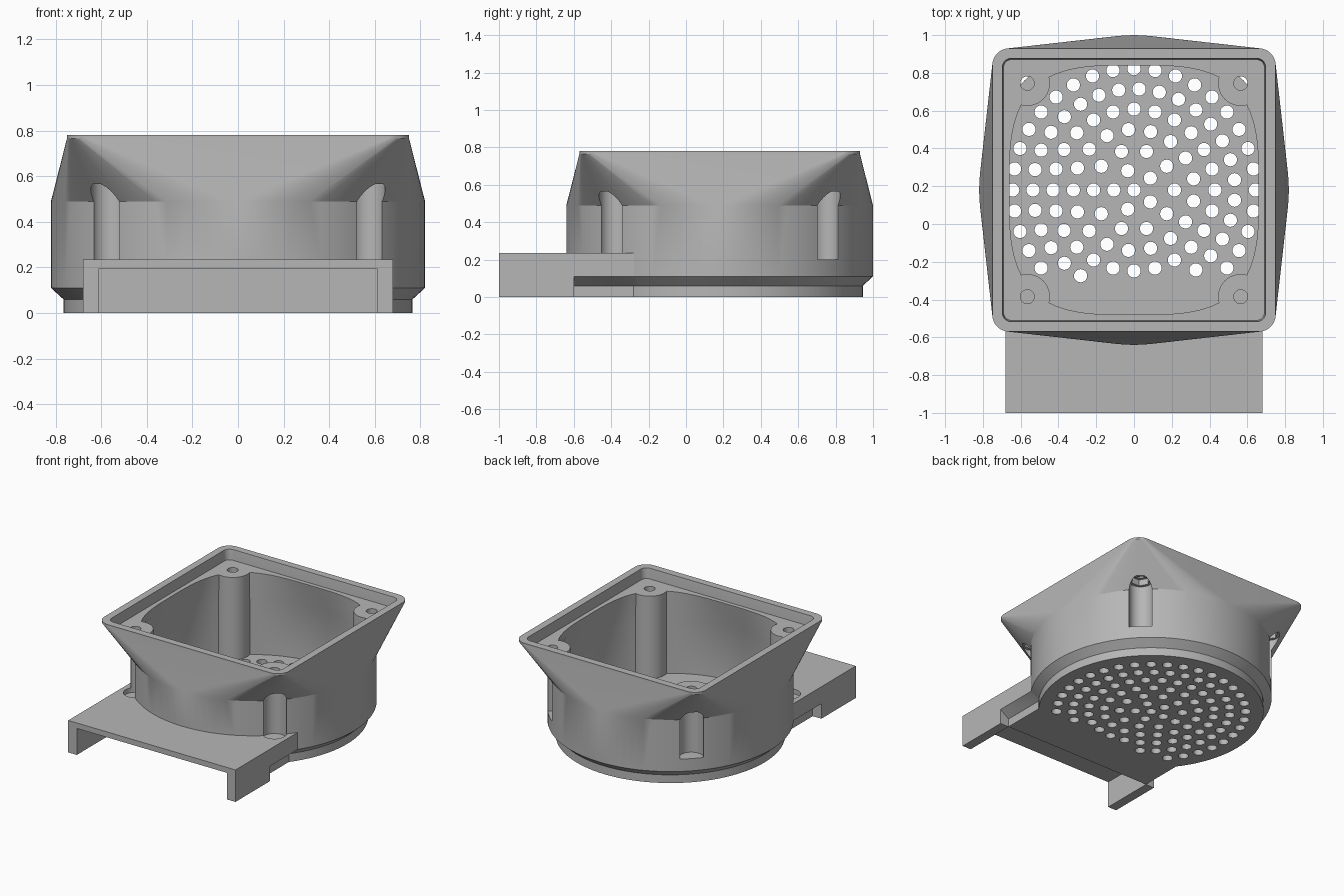
import bpy, bmesh, math

if "Cube" in bpy.data.objects:
    bpy.data.objects.remove(bpy.data.objects["Cube"], do_unlink=True)

CY = 0.18      # bowl axis on y
SCREW = 0.565  # screw offset from the axis

grey = bpy.data.materials.new("plain grey")
grey.use_nodes = True
colour = (0.47, 0.47, 0.47, 1)
grey.diffuse_color = colour
grey.node_tree.nodes["Principled BSDF"].inputs["Base Color"].default_value = colour


def ring(r, z, corner=0.0, x=0.0, y=CY, steps=24):
    """Rounded square (or circle when corner is 0)."""
    pts = []
    for q, (sx, sy) in enumerate([(1, 1), (-1, 1), (-1, -1), (1, -1)]):
        for i in range(steps + 1):
            a = math.pi / 2 * (q + i / steps)
            pts.append((x + sx * corner + r * math.cos(a),
                        y + sy * corner + r * math.sin(a), z))
    return pts


def squircle(h, z, n, steps=24):
    """Soft square opening, with points matching a ring."""
    pts = []
    for px, py, _ in ring(1, z, y=0, steps=steps):
        d = h / (abs(px) ** n + abs(py) ** n) ** (1 / n)
        pts.append((d * px, CY + d * py, z))
    return pts


def rect(hx, y0, y1, z):
    return [(-hx, y0, z), (hx, y0, z), (hx, y1, z), (-hx, y1, z)]


def polygon(r, z, x, y, sides):
    return [(x + r * math.cos(math.tau * i / sides),
             y + r * math.sin(math.tau * i / sides), z) for i in range(sides)]


def loft(name, *solids):
    """Each solid is a list of matching rings, skinned and capped."""
    bm = bmesh.new()
    for rings in solids:
        rows = [[bm.verts.new(p) for p in r] for r in rings]
        n = len(rows[0])
        for low, high in zip(rows, rows[1:]):
            for i in range(n):
                j = (i + 1) % n
                bm.faces.new((low[i], low[j], high[j], high[i]))
        bm.faces.new(rows[0][::-1])
        bm.faces.new(rows[-1])
    bmesh.ops.remove_doubles(bm, verts=bm.verts, dist=1e-5)
    bmesh.ops.recalc_face_normals(bm, faces=bm.faces)
    mesh = bpy.data.meshes.new(name)
    bm.to_mesh(mesh)
    bm.free()
    mesh.materials.append(grey)
    obj = bpy.data.objects.new(name, mesh)
    bpy.context.collection.objects.link(obj)
    return obj


def combine(target, tool, operation):
    mod = target.modifiers.new(operation, 'BOOLEAN')
    mod.operation = operation
    mod.solver = 'EXACT'
    mod.object = tool
    bpy.context.view_layer.objects.active = target
    bpy.ops.object.modifier_apply(modifier=mod.name)
    bpy.data.objects.remove(tool, do_unlink=True)


corners = [(sx * SCREW, CY + sy * SCREW) for sx in (-1, 1) for sy in (-1, 1)]

# Outer shell: foot, chamfer, round wall, flare to the square rim
housing = loft("duct_housing", [
    ring(0.765, 0), ring(0.765, 0.06), ring(0.82, 0.11), ring(0.82, 0.49),
    ring(0.09, 0.765, 0.66), ring(0.09, 0.78, 0.66)])

# Mounting plate: tapered tongue below the bowl and front block
tongue = loft("tongue", [
    rect(0.61, -0.7, CY, 0), rect(0.61, -0.7, CY, 0.06),
    rect(0.68, -0.7, CY, 0.11), rect(0.68, -0.7, CY, 0.235)])
block = loft("front_block", [rect(0.68, -1, -0.6, 0), rect(0.68, -1, -0.6, 0.235)])
combine(tongue, block, 'UNION')
combine(housing, tongue, 'UNION')

# Channel between the two front legs
channel = loft("channel", [rect(0.61, -1.1, -0.6, -0.1), rect(0.61, -1.1, -0.6, 0.195)])
combine(housing, channel, 'DIFFERENCE')

# Inner cavity, leaving four round screw bosses
cavity = loft("cavity", [
    ring(0.75, 0.1), ring(0.75, 0.49), squircle(0.66, 0.7, 3.3), squircle(0.66, 0.73, 3.3)])
bosses = loft("bosses", *[
    [polygon(0.12, 0.0, x, y, 40), polygon(0.12, 0.8, x, y, 40)] for x, y in corners])
combine(cavity, bosses, 'DIFFERENCE')
combine(housing, cavity, 'DIFFERENCE')

# Square seat inside the rim
seat = loft("seat", [ring(0.04, 0.705, 0.65), ring(0.045, 0.765, 0.65), ring(0.05, 0.8, 0.65)])
combine(housing, seat, 'DIFFERENCE')

# Screw access grooves, nut pockets and screw holes
for radius, low, high, sides in ((0.08, 0.2, 0.565, 40), (0.066, 0.5, 0.61, 6),
                                 (0.037, 0.55, 0.8, 24)):
    holes = loft("screw_holes", *[
        [polygon(radius, low, x, y, sides), polygon(radius, high, x, y, sides)]
        for x, y in corners])
    combine(housing, holes, 'DIFFERENCE')

# Perforated floor: concentric rings of holes, none over the plate
centres = [(0, CY)]
for k, count in enumerate((5, 10, 17, 24, 31, 36), start=1):
    for i in range(count):
        a = math.pi - math.tau * i / count
        x, y = 0.107 * k * math.cos(a), CY + 0.107 * k * math.sin(a)
        if y > -0.29:
            centres.append((x, y))
vents = loft("vents", *[
    [polygon(0.035, -0.05, x, y, 20), polygon(0.035, 0.13, x, y, 20)] for x, y in centres])
combine(housing, vents, 'DIFFERENCE')

# Smooth curved walls, crisp edges
bpy.ops.object.select_all(action='DESELECT')
housing.select_set(True)
bpy.context.view_layer.objects.active = housing
bpy.ops.object.shade_smooth_by_angle(angle=math.radians(25))
